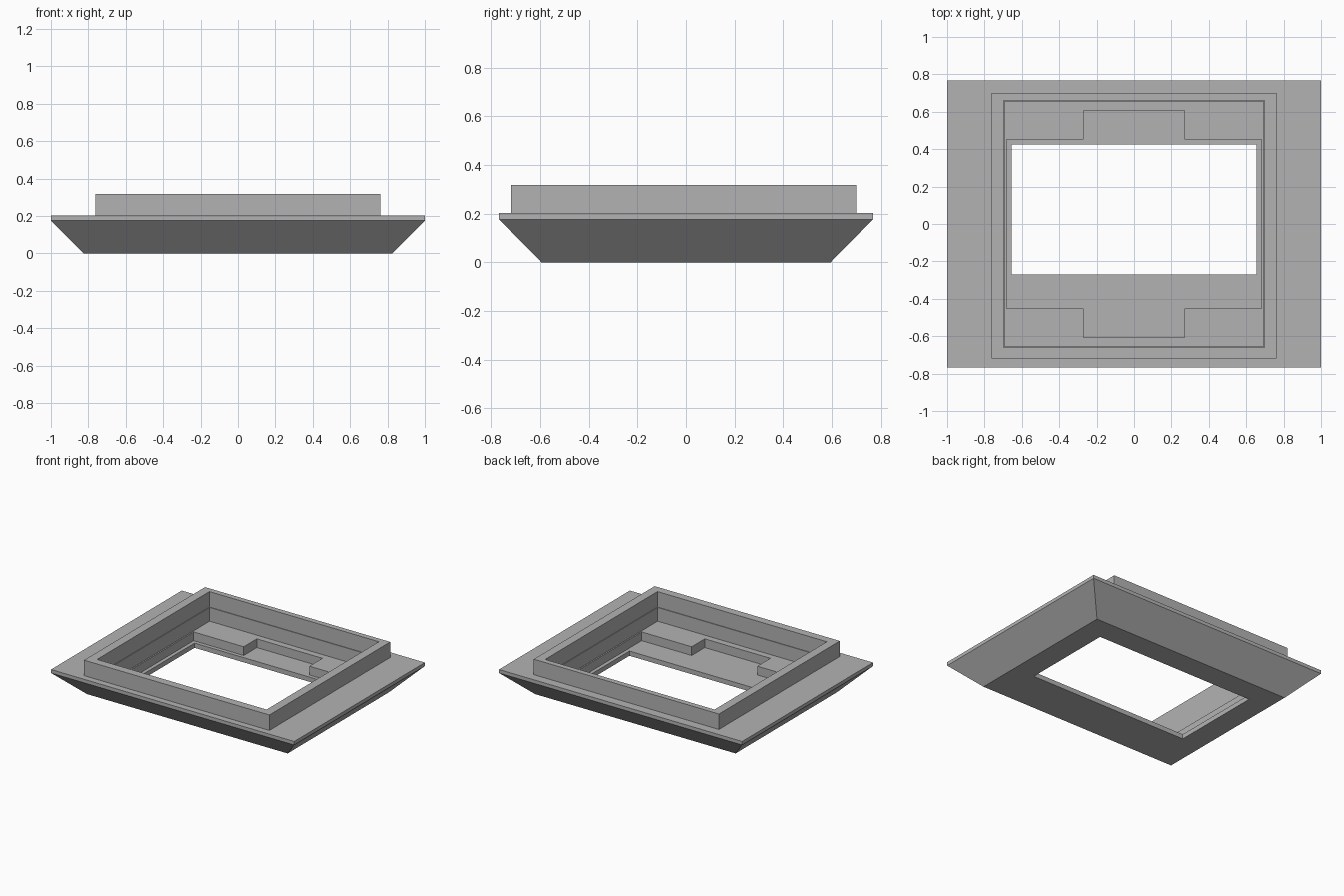
import bpy
import bmesh

cube = bpy.data.objects.get("Cube")
if cube:
    bpy.data.objects.remove(cube, do_unlink=True)

grey = bpy.data.materials.new("plain grey")
grey.use_nodes = True
colour = (0.45, 0.45, 0.45, 1)
grey.diffuse_color = colour
grey.node_tree.nodes["Principled BSDF"].inputs["Base Color"].default_value = colour

bm = bmesh.new()


def loop(points, z):
    return [bm.verts.new((x, y, z)) for x, y in points]


def rect(x, front, back, z):
    return loop([(-x, front), (x, front), (x, back), (-x, back)], z)


def bridge(a, b):
    n = len(a)
    for i in range(n):
        j = (i + 1) % n
        bm.faces.new((a[i], a[j], b[j], b[i]))


def fill_between(a, b):
    """Fill the flat area between an outer and an inner loop."""
    edges = []
    for ring in (a, b):
        for i, v in enumerate(ring):
            w = ring[(i + 1) % len(ring)]
            edges.append(bm.edges.get((v, w)) or bm.edges.new((v, w)))
    bmesh.ops.triangle_fill(bm, edges=edges, use_beauty=True, normal=(0, 0, 1))


# Heights
floor, ledge, rim, flange, top = 0.035, 0.1, 0.176, 0.202, 0.317

# Rings from the window, round the outside, over the collar, into the pocket
window_low = rect(0.655, -0.27, 0.425, 0)
rings = [
    window_low,
    rect(0.825, -0.595, 0.595, 0),
    rect(1, -0.768, 0.768, rim),
    rect(1, -0.768, 0.768, flange),
    rect(0.762, -0.72, 0.701, flange),
    rect(0.762, -0.72, 0.701, top),
    rect(0.697, -0.66, 0.66, top),
    rect(0.697, -0.66, 0.66, flange),
    rect(0.692, -0.655, 0.655, flange),
    rect(0.692, -0.655, 0.655, ledge),
]
for a, b in zip(rings, rings[1:]):
    bridge(a, b)

# Recess with a notch at the front and back
half = [(0.682, -0.453), (0.682, 0.453), (0.27, 0.453), (0.27, 0.607)]
outline = half + [(-x, -y) for x, y in half]
# Order the outline counter-clockwise with both notches complete
outline = [(0.27, -0.607), (0.27, -0.453)] + half
outline += [(-x, y) for x, y in reversed(outline)]
recess_high = loop(outline, ledge)
recess_low = loop(outline, floor)
window_high = rect(0.655, -0.27, 0.425, floor)
bridge(recess_high, recess_low)
bridge(window_high, window_low)
fill_between(rings[-1], recess_high)
fill_between(recess_low, window_high)

bmesh.ops.recalc_face_normals(bm, faces=bm.faces[:])
mesh = bpy.data.meshes.new("window_frame")
bm.to_mesh(mesh)
bm.free()
mesh.materials.append(grey)
frame = bpy.data.objects.new("window_frame", mesh)
bpy.context.collection.objects.link(frame)
